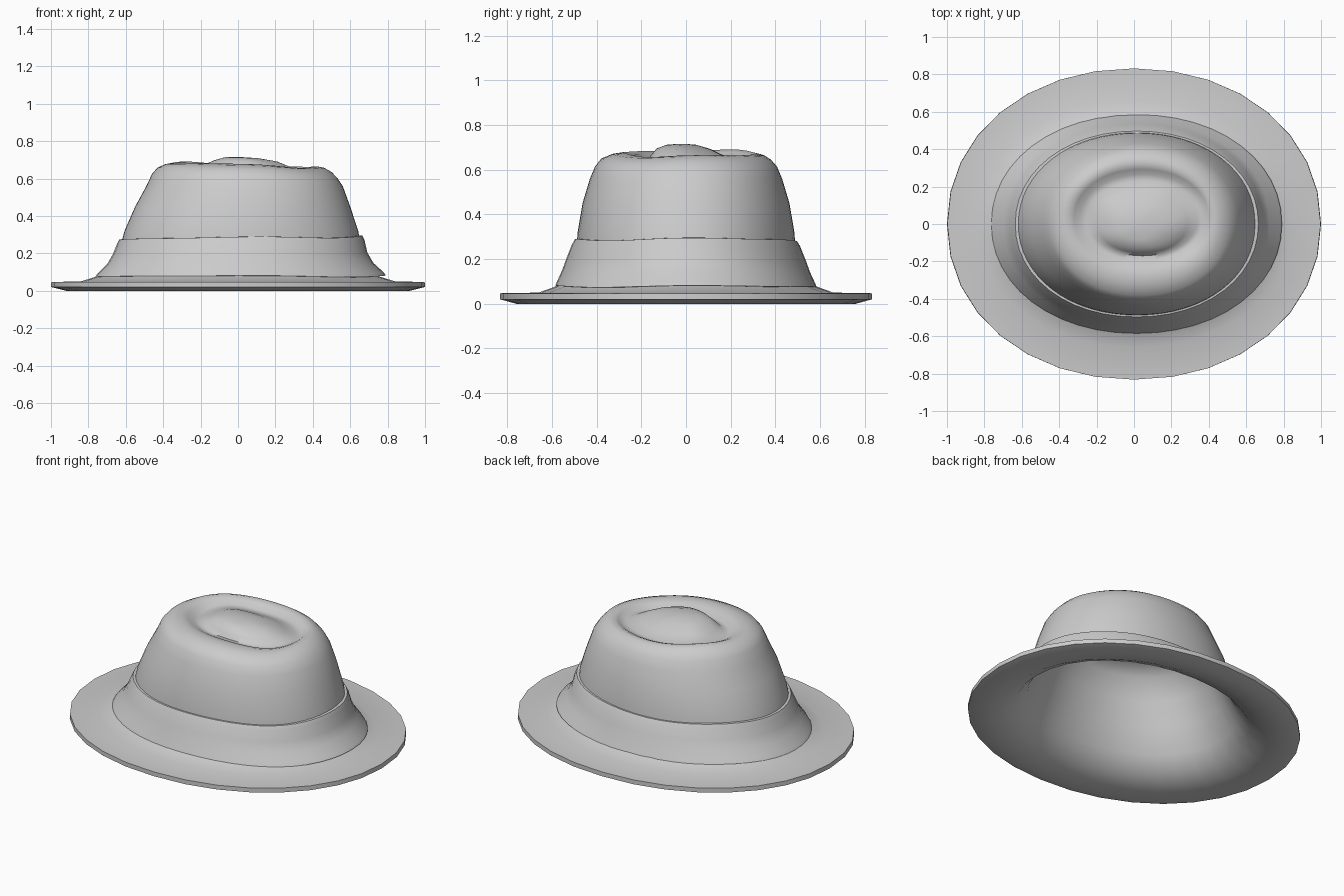
import bpy, bmesh, math


def oval(rx, ry, cx, cy, t):
    # slightly squared ellipse
    p = 2 / 2.08
    c, s = math.cos(t), math.sin(t)
    return (cx + rx * math.copysign(abs(c) ** p, c),
            cy + ry * math.copysign(abs(s) ** p, s))


def loft(name, rings, n, start_cap=None, end_cap=None, closed=False, angle=35):
    """Rings are (rx, ry, cx, cy, z, tilt along x, waviness)."""
    bm = bmesh.new()
    loops = []
    for rx, ry, cx, cy, z, tilt, wave in rings:
        loop = []
        for i in range(n):
            t = 2 * math.pi * i / n
            x, y = oval(rx, ry, cx, cy, t)
            w = wave * (math.sin(3 * t + 0.6) + 0.6 * math.sin(5 * t + 2))
            loop.append(bm.verts.new((x, y, z + tilt * x + w)))
        loops.append(loop)
    pairs = list(zip(loops, loops[1:]))
    if closed:
        pairs.append((loops[-1], loops[0]))
    for a, b in pairs:
        for i in range(n):
            j = (i + 1) % n
            bm.faces.new((a[i], a[j], b[j], b[i]))
    for loop, co in ((loops[0], start_cap), (loops[-1], end_cap)):
        if co:
            v = bm.verts.new(co)
            for i in range(n):
                bm.faces.new((loop[i], loop[(i + 1) % n], v))
    bmesh.ops.recalc_face_normals(bm, faces=bm.faces)
    mesh = bpy.data.meshes.new(name)
    bm.to_mesh(mesh)
    bm.free()
    ob = bpy.data.objects.new(name, mesh)
    bpy.context.collection.objects.link(ob)
    bpy.context.view_layer.objects.active = ob
    ob.select_set(True)
    bpy.ops.object.shade_smooth_by_angle(angle=math.radians(angle))
    ob.select_set(False)
    return ob


# Brim with the hollow inside of the hat (inside first, then edge and upper side)
loft("brim_and_lining", [
    (0.20, 0.15, 0.03, 0, 0.60, 0, 0),
    (0.36, 0.29, 0.03, 0, 0.59, 0, 0),
    (0.45, 0.35, 0.03, 0, 0.54, 0, 0),
    (0.52, 0.40, 0.02, 0, 0.42, 0, 0),
    (0.58, 0.44, 0.02, 0, 0.28, 0, 0),
    (0.65, 0.50, 0.01, 0, 0.14, 0, 0),
    (0.72, 0.56, 0.01, 0, 0.06, 0, 0),
    (0.81, 0.65, 0, 0, 0.02, 0, 0),
    (0.92, 0.76, 0, 0, 0.00, 0, 0),
    (1.00, 0.832, 0, 0, 0.02, 0, 0),
    (0.998, 0.832, 0, 0, 0.047, 0, 0),
    (0.84, 0.66, 0, 0, 0.05, 0, 0),
    (0.76, 0.59, 0, 0, 0.075, 0, 0),
    (0.70, 0.54, 0, 0, 0.10, 0, 0),
    (0.66, 0.51, 0.01, 0, 0.17, 0, 0),
    (0.63, 0.48, 0.015, 0, 0.27, 0, 0),
], 32, start_cap=(0.03, 0, 0.60))

# Crown with a dented ring and a raised middle
loft("crown", [
    (0.640, 0.490, 0.015, 0, 0.25, 0, 0),
    (0.625, 0.485, 0.018, 0, 0.32, 0, 0),
    (0.575, 0.463, 0.025, 0, 0.45, 0, 0),
    (0.525, 0.430, 0.035, 0, 0.56, 0, 0),
    (0.495, 0.407, 0.035, 0, 0.615, -0.02, 0),
    (0.465, 0.380, 0.035, 0, 0.648, -0.03, 0.002),
    (0.425, 0.340, 0.035, 0.01, 0.668, -0.03, 0.003),
    (0.390, 0.300, 0.035, 0.02, 0.675, -0.035, 0.004),
    (0.360, 0.262, 0.040, 0.03, 0.663, -0.035, 0.004),
    (0.330, 0.230, 0.045, 0.035, 0.642, -0.03, 0.004),
    (0.295, 0.200, 0.045, 0.03, 0.640, -0.03, 0.004),
    (0.240, 0.165, 0.045, 0.01, 0.665, -0.03, 0.003),
    (0.170, 0.120, 0.040, -0.01, 0.695, -0.03, 0.002),
    (0.090, 0.065, 0.020, -0.02, 0.712, -0.03, 0),
], 64, end_cap=(0.0, -0.02, 0.716), angle=60)

# Flared hat band around the crown
loft("hat_band", [
    (0.630, 0.482, 0.015, 0, 0.285, 0.01, 0.004),
    (0.650, 0.497, 0.015, 0, 0.284, 0.01, 0.004),
    (0.661, 0.510, 0.015, 0, 0.262, 0.01, 0.003),
    (0.680, 0.535, 0.012, 0, 0.200, 0, 0.003),
    (0.712, 0.555, 0.012, 0, 0.145, 0, 0.003),
    (0.765, 0.578, 0.014, 0, 0.095, 0, 0.003),
    (0.777, 0.585, 0.014, 0, 0.078, 0, 0.003),
    (0.755, 0.570, 0.014, 0, 0.076, 0, 0.003),
    (0.690, 0.530, 0.014, 0, 0.110, 0, 0),
], 48, closed=True)
